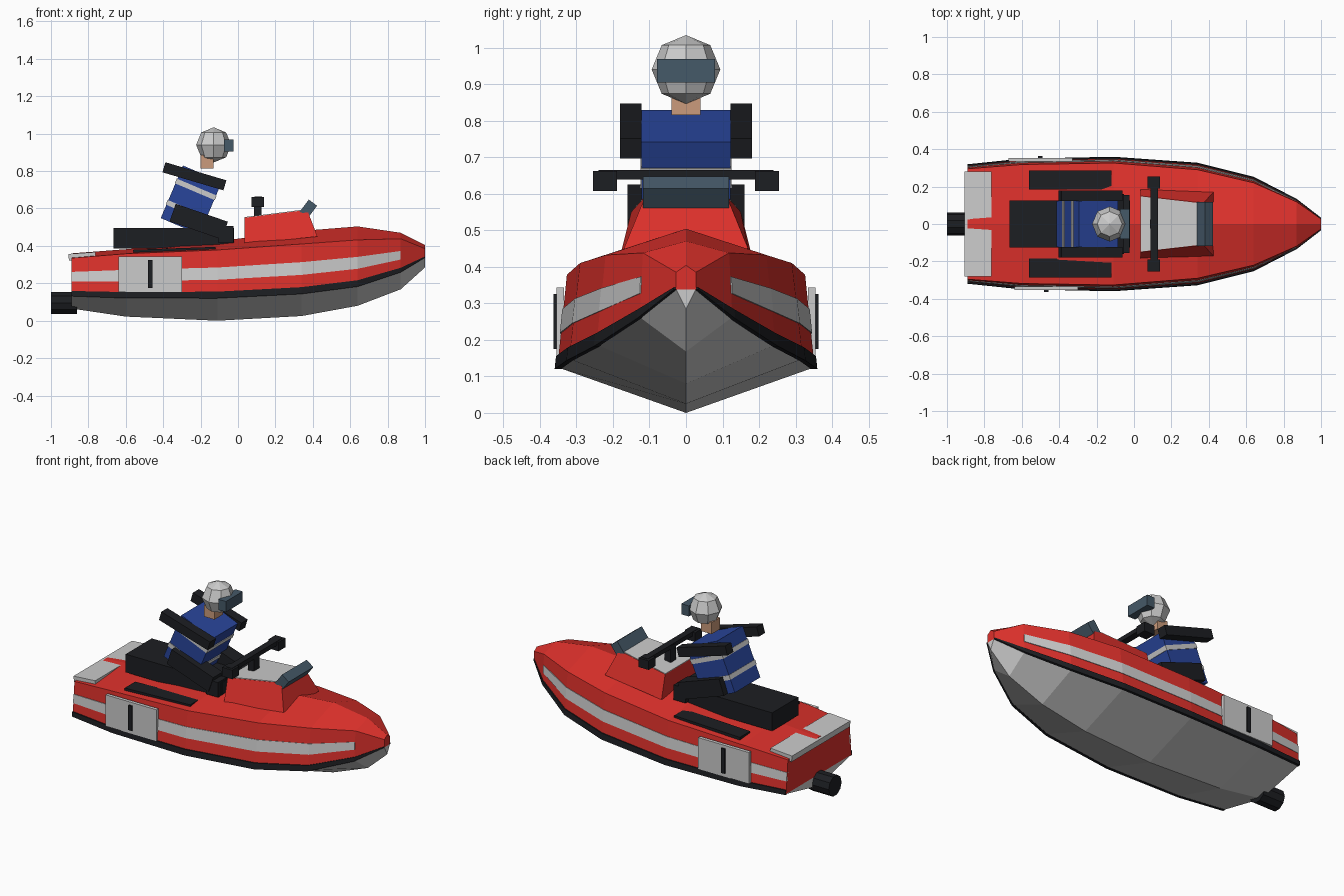
import bpy, bmesh
from math import radians
from mathutils import Vector

if "Cube" in bpy.data.objects:
    bpy.data.objects.remove(bpy.data.objects["Cube"])


def mat(name, rgb):
    m = bpy.data.materials.new(name)
    m.diffuse_color = (*rgb, 1)
    m.use_nodes = True
    m.node_tree.nodes["Principled BSDF"].inputs["Base Color"].default_value = m.diffuse_color
    return m


RED = mat("red", (0.72, 0.03, 0.024))
BLACK = mat("black", (0.012, 0.013, 0.016))
BLUE = mat("blue", (0.022, 0.06, 0.33))
SKIN = mat("skin", (0.6, 0.33, 0.2))
GLASS = mat("glass", (0.06, 0.1, 0.14))


def finish(name, bm, m=None):
    bmesh.ops.recalc_face_normals(bm, faces=bm.faces)
    me = bpy.data.meshes.new(name)
    bm.to_mesh(me)
    bm.free()
    ob = bpy.data.objects.new(name, me)
    bpy.context.collection.objects.link(ob)
    if m:
        me.materials.append(m)
    return ob


def loft(name, rings, m=None):
    """Skin closed rings of points and cap both ends."""
    bm = bmesh.new()
    vs = [[bm.verts.new(p) for p in r] for r in rings]
    n = len(vs[0])
    for a, b in zip(vs, vs[1:]):
        for i in range(n):
            j = (i + 1) % n
            bm.faces.new((a[i], a[j], b[j], b[i]))
    bm.faces.new(vs[0])
    bm.faces.new(vs[-1])
    return finish(name, bm, m)


def box(name, loc, size, m=None, tilt=0):
    """Box; tilt is in degrees about y, positive leans the top towards the bow."""
    bm = bmesh.new()
    bmesh.ops.create_cube(bm, size=1)
    bmesh.ops.scale(bm, vec=size, verts=bm.verts)
    ob = finish(name, bm, m)
    ob.location = loc
    ob.rotation_euler.y = radians(tilt)
    return ob


# Hull stations: x, keel z, chine half-width, chine z, deck half-width, deck edge z, deck centre z
ST = [(-0.89, 0.065, 0.312, 0.135, 0.295, 0.335, 0.360),
      (-0.60, 0.022, 0.342, 0.125, 0.318, 0.358, 0.382),
      (-0.11, 0.000, 0.352, 0.125, 0.326, 0.378, 0.425),
      (0.34, 0.025, 0.320, 0.148, 0.290, 0.410, 0.480),
      (0.64, 0.080, 0.245, 0.187, 0.220, 0.432, 0.504),
      (0.87, 0.168, 0.127, 0.262, 0.118, 0.438, 0.470),
      (1.00, 0.285, 0.027, 0.338, 0.027, 0.385, 0.404)]

loft("lower_hull", [[(x, -w, c), (x, 0, k), (x, w, c)] for x, k, w, c, *_ in ST])
loft("upper_hull", [[(x, -w, c), (x, -d, e), (x, 0, t), (x, d, e), (x, w, c)]
                    for x, k, w, c, d, e, t in ST], RED)


def side_band(name, s, lo, hi, out, stations, m=None):
    """Thin band on the hull side between two fractions of the side height."""
    rings = []
    for x, k, w, c, d, e, t in stations:
        def at(f, o):
            return (x, s * (w + (d - w) * f + o), c + (e - c) * f)
        rings.append([at(lo, -0.01), at(lo, out), at(hi, out), at(hi, -0.01)])
    return loft(name, rings, m)


for s, side, px in ((1, "left", -0.5), (-1, "right", -0.47)):
    side_band("rub_rail_" + side, s, -0.02, 0.12, 0.007, ST, BLACK)
    side_band("side_stripe_" + side, s, 0.37, 0.63, 0.003, ST[:-1])
    # Side hatch with grab handle
    box("side_panel_" + side, (px, s * 0.344, 0.248), (0.34, 0.02, 0.19))
    box("panel_handle_" + side, (px, s * 0.357, 0.25), (0.024, 0.012, 0.15), BLACK)
    box("foot_pad_" + side, (-0.34, s * 0.235, 0.372), (0.44, 0.10, 0.03), BLACK, -2)

# Stern platform and jet nozzle
box("stern_platform", (-0.833, 0, 0.344), (0.145, 0.56, 0.036), None, -4)
bm = bmesh.new()
bmesh.ops.create_cone(bm, cap_ends=True, segments=10, radius1=0.062, radius2=0.062, depth=0.14)
jet = finish("jet_nozzle", bm, BLACK)
jet.location = (-0.93, 0, 0.095)
jet.rotation_euler.y = radians(90)

# Seat
box("seat", (-0.343, 0, 0.44), (0.645, 0.25, 0.11), BLACK)

# Console with grey top panel and windscreen
loft("console", [[(0.035, -0.185, 0.41), (0.035, -0.15, 0.55), (0.035, 0.15, 0.55), (0.035, 0.185, 0.41)],
                 [(0.425, -0.17, 0.45), (0.37, -0.112, 0.592), (0.37, 0.112, 0.592), (0.425, 0.17, 0.45)]], RED)
loft("console_panel", [[(x, -w, z), (x, -w, z + 0.006), (x, w, z + 0.006), (x, w, z)]
                       for x, w, z in ((0.035, 0.148, 0.548), (0.36, 0.111, 0.589))])
box("windscreen", (0.375, 0, 0.597), (0.055, 0.236, 0.085), GLASS, 37)

# Handlebar
box("steering_post", (0.105, 0, 0.6), (0.04, 0.05, 0.12), BLACK)
box("handlebar", (0.108, 0, 0.652), (0.04, 0.48, 0.026), BLACK)
for s, side in ((1, "left"), (-1, "right")):
    box("grip_" + side, (0.106, s * 0.222, 0.635), (0.068, 0.066, 0.055), BLACK)

# Rider
LEAN = 23
centre = Vector((-0.25, 0, 0.645))
up = Vector((0.39, 0, 0.92))
box("torso", centre, (0.225, 0.244, 0.305), BLUE, LEAN)
for n, h in (("upper", 0.062), ("lower", -0.062)):
    box("vest_band_" + n, centre + up * h, (0.232, 0.25, 0.027), None, LEAN)
for s, side in ((1, "left"), (-1, "right")):
    box("arm_" + side, (-0.233, s * 0.151, 0.772), (0.34, 0.058, 0.056), BLACK, 16.5)
    box("thigh_" + side, (-0.21, s * 0.115, 0.53), (0.295, 0.09, 0.1), BLACK, 19)
    box("shin_" + side, (-0.065, s * 0.115, 0.46), (0.08, 0.08, 0.09), BLACK)
box("neck", (-0.165, 0, 0.85), (0.07, 0.08, 0.07), SKIN)

# Helmet and visor
bm = bmesh.new()
bmesh.ops.create_uvsphere(bm, u_segments=8, v_segments=4, radius=0.094)
finish("helmet", bm).location = (-0.13, 0, 0.94)
box("visor", (-0.05, 0, 0.936), (0.05, 0.16, 0.064), GLASS)
